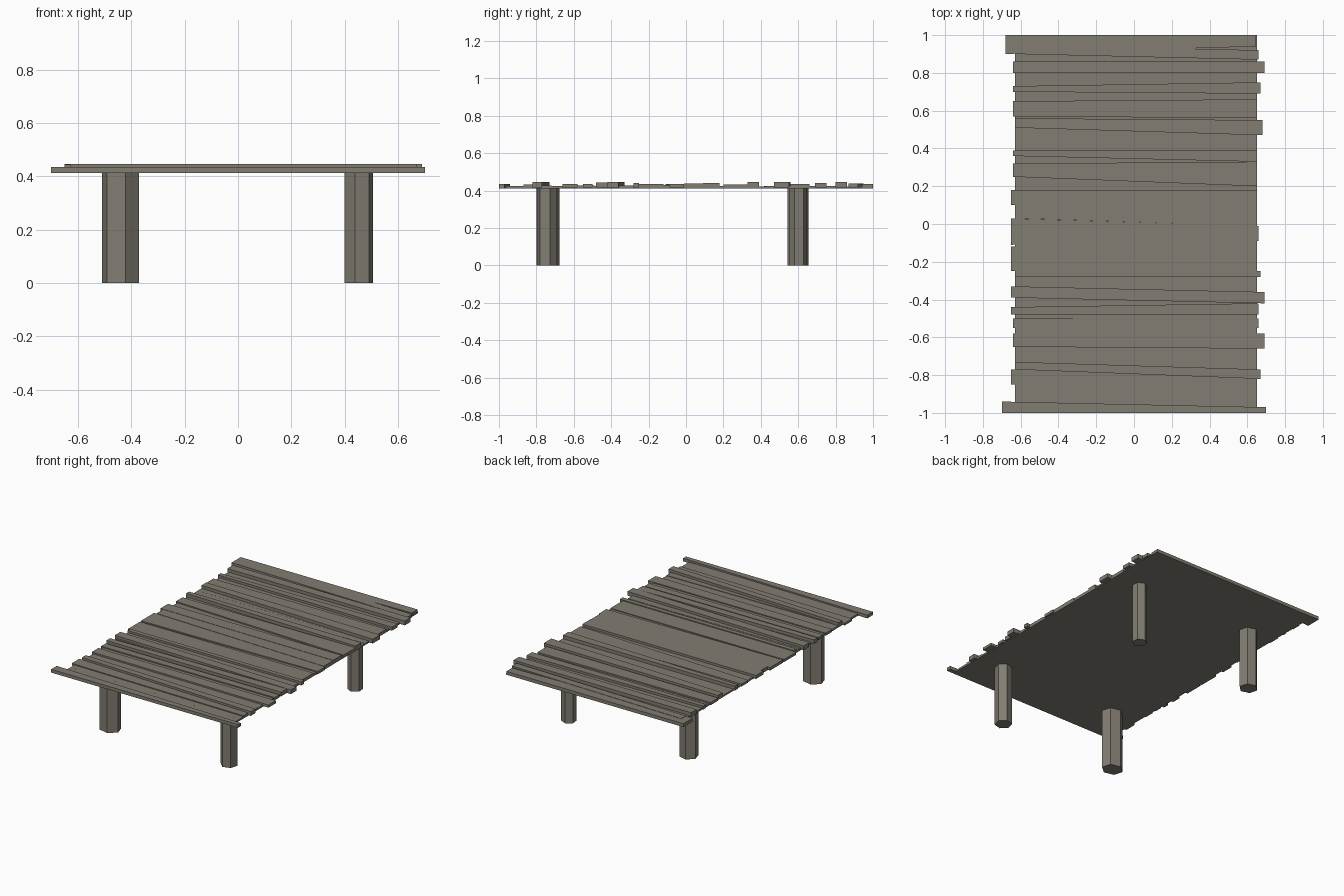
import bpy
import bmesh
import math
import random

random.seed(4)
cube = bpy.data.objects.get("Cube")
if cube:
    bpy.data.objects.remove(cube, do_unlink=True)

# One weathered wood colour for everything
wood = bpy.data.materials.new("weathered_wood")
wood.use_nodes = True
colour = (0.225, 0.206, 0.168, 1.0)
wood.diffuse_color = colour
wood.node_tree.nodes["Principled BSDF"].inputs["Base Color"].default_value = colour

UNDERSIDE = 0.412
SHEET_TOP = 0.42
LEFT_EDGE, RIGHT_EDGE = -0.63, 0.65


def add_prism(name, outline, bottom, top):
    """Extrude a flat outline of (x, y) points between two heights."""
    bm = bmesh.new()
    face = bm.faces.new([bm.verts.new((x, y, bottom)) for x, y in outline])
    grown = bmesh.ops.extrude_face_region(bm, geom=[face])
    for item in grown["geom"]:
        if isinstance(item, bmesh.types.BMVert):
            item.co.z = top
    bmesh.ops.recalc_face_normals(bm, faces=bm.faces)
    mesh = bpy.data.meshes.new(name)
    bm.to_mesh(mesh)
    bm.free()
    mesh.materials.append(wood)
    obj = bpy.data.objects.new(name, mesh)
    bpy.context.collection.objects.link(obj)
    return obj


def add_board(name, west, east, x_min, x_max, top, bottom=SHEET_TOP - 0.004):
    """Tapered board: west and east are the (low, high) y of its two ends."""
    outline = [(x_min, west[0]), (x_max, east[0]), (x_max, east[1]), (x_min, west[1])]
    return add_prism(name, outline, bottom, top)


def add_leg(name, x, y, radius, turn, squash=1.0):
    """Six-sided post."""
    angles = [math.radians(turn + 60 * i) for i in range(6)]
    outline = [(x + radius * math.cos(a), y + squash * radius * math.sin(a)) for a in angles]
    return add_prism(name, outline, 0.0, UNDERSIDE + 0.002)


# Thin sheet under the boards
add_board("deck_sheet", (-1, 1), (-1, 1), LEFT_EDGE, RIGHT_EDGE, SHEET_TOP, UNDERSIDE)

# Low filler boards, slightly skewed, flush with the sheet
west = east = -0.96
count = 0
while west < 0.86:
    next_west = west + random.uniform(0.05, 0.11)
    next_east = next_west + random.uniform(-0.02, 0.02)
    add_board(f"filler_board_{count}", (west, next_west), (east, next_east),
              LEFT_EDGE, RIGHT_EDGE, SHEET_TOP + random.uniform(0.002, 0.009))
    west, east = next_west, next_east
    count += 1

# Overhanging boards: west low/high, east low/high, west reach, east reach (cm), height (mm)
front_boards = [
    (-85, -77, -87, -82, 65, 65, 11), (-77, -73, -82, -77, 63, 67, 25),
    (-65, -58, -66, -58, 64, 69, 14), (-55, -50, -55, -50, 64, 66, 15),
    (-48, -44, -48, -42, 65, 66, 24), (-39, -33, -42, -36, 65, 69, 25),
    (-28, -25, -28, -25, 63, 67, 20), (-25, -12, -25, -12, 65, 65, 14),
    (-11, 3, -9, -1, 65, 66, 16),
]
back_boards = [
    (3, 10, -1, 9, 63, 65, 18), (10, 18, 9, 18, 65, 65, 20),
    (25, 32, 20, 33, 64, 65, 13), (36, 39, 33, 39, 64, 65, 25),
    (51, 56, 47, 55, 63, 68, 25), (57, 65, 56, 66, 64, 65, 14),
    (70, 73, 69, 75, 64, 67, 20), (80, 86, 80, 86, 64, 69, 25),
    (90, 95, 87, 92, 63, 66, 17),
]
for side, boards in (("front", front_boards), ("back", back_boards)):
    for i, row in enumerate(boards):
        w0, w1, e0, e1, reach_w, reach_e = [v / 100 for v in row[:6]]
        add_board(f"{side}_board_{i}", (w0, w1), (e0, e1), -reach_w, reach_e,
                  SHEET_TOP + row[6] / 1000)

# Thicker end boards
add_board("front_end_board", (-1, -0.94), (-1, -0.97), -0.70, 0.70, 0.434, UNDERSIDE)
add_board("back_end_board", (0.90, 1), (0.94, 1), -0.68, 0.645, 0.435, UNDERSIDE)

# Legs of uneven thickness
add_leg("front_right_leg", -0.44, -0.738, 0.072, -15, 0.87)
add_leg("front_left_leg", 0.453, -0.742, 0.055, 15)
add_leg("back_right_leg", -0.44, 0.598, 0.061, -15, 0.95)
add_leg("back_left_leg", 0.457, 0.6, 0.048, 35)
